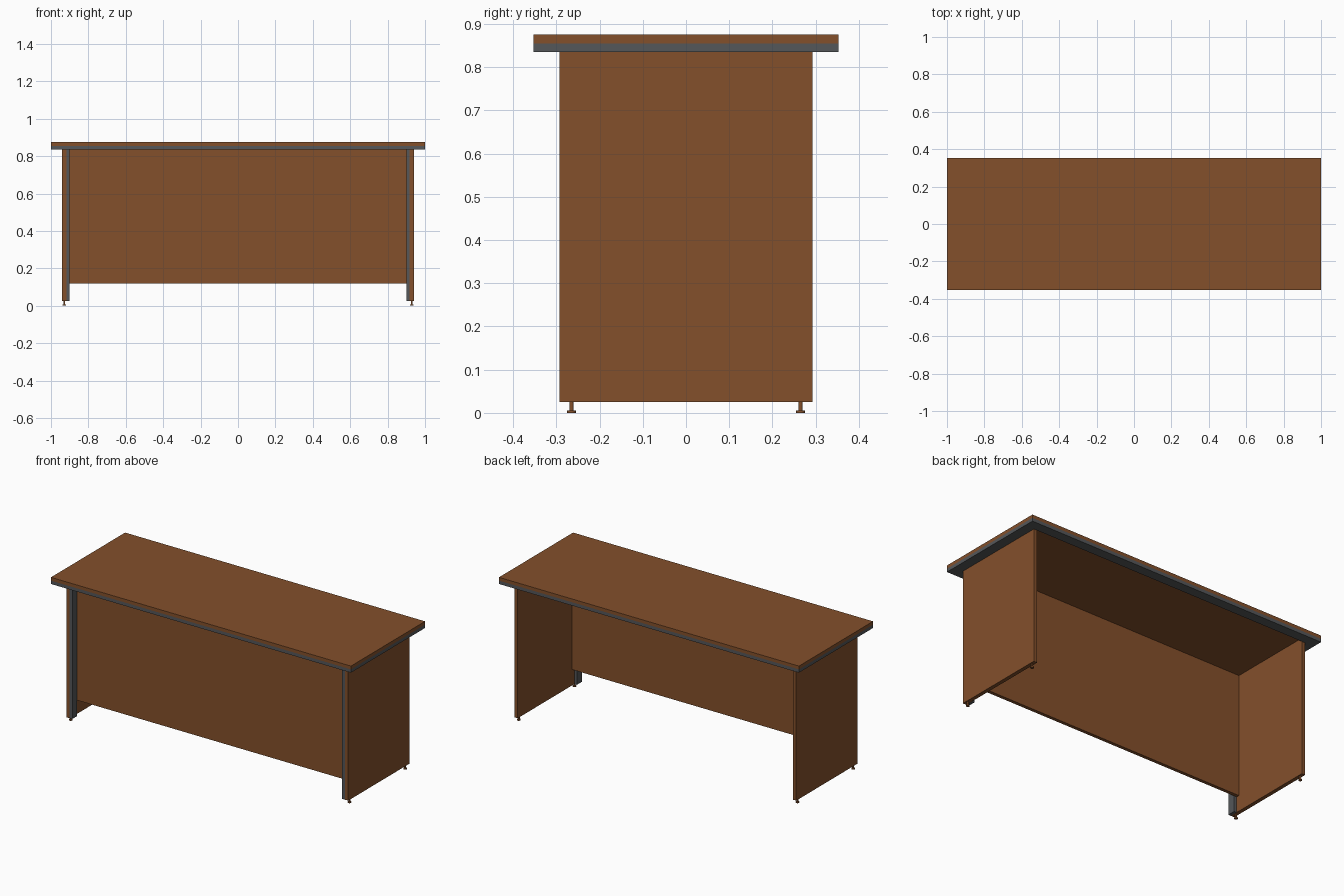
import bpy, bmesh
from mathutils import Matrix

if "Cube" in bpy.data.objects:
    bpy.data.objects.remove(bpy.data.objects["Cube"])


def material(name, rgb):
    m = bpy.data.materials.new(name)
    m.diffuse_color = (*rgb, 1)
    m.use_nodes = True
    m.node_tree.nodes["Principled BSDF"].inputs["Base Color"].default_value = m.diffuse_color
    return m


WOOD = material("brown_wood", (0.23, 0.08, 0.024))
METAL = material("grey_metal", (0.09, 0.095, 0.10))


def finish(name, bm, mat):
    me = bpy.data.meshes.new(name)
    bm.to_mesh(me)
    bm.free()
    me.materials.append(mat)
    ob = bpy.data.objects.new(name, me)
    bpy.context.collection.objects.link(ob)
    return ob


def box(name, x, y, z, mat):
    bm = bmesh.new()
    size = [b - a for a, b in (x, y, z)]
    mid = [(a + b) / 2 for a, b in (x, y, z)]
    bmesh.ops.create_cube(bm, size=1, matrix=Matrix.Translation(mid) @ Matrix.Diagonal((*size, 1)))
    return finish(name, bm, mat)


def foot(name, x, y):
    # round pad with a thin stem
    bm = bmesh.new()
    for r, z0, z1 in ((0.010, 0, 0.006), (0.005, 0.006, 0.025)):
        bmesh.ops.create_cone(bm, cap_ends=True, segments=16, radius1=r, radius2=r,
                              depth=z1 - z0, matrix=Matrix.Translation((x, y, (z0 + z1) / 2)))
    ob = finish(name, bm, WOOD)
    ob.data.shade_smooth()
    ob.data.set_sharp_from_angle(angle=0.6)


W, D = 1.0, 0.353            # half size of the top
IX, IY = 0.94, 0.293         # inside of the rail frame
Z0, Z1, Z2 = 0.835, 0.855, 0.875

# worktop and the recessed-centre rail frame under it
box("worktop", (-W, W), (-D, D), (Z1, Z2), WOOD)
for s, label in ((-1, "front"), (1, "back")):
    box(label + "_rail", (-W, W), sorted((s * IY, s * D)), (Z0, Z1), METAL)

# modesty panel between the sides
box("modesty_panel", (-0.917, 0.917), (-0.246, -0.226), (0.12, Z1), WOOD)

# side rails, side panels, front posts and feet
for s, label in ((-1, "left"), (1, "right")):
    box(label + "_rail", sorted((s * IX, s * W)), (-IY, IY), (Z0, Z1), METAL)
    box(label + "_side_panel", sorted((s * 0.917, s * IX)), (-IY, IY), (0.025, Z1), WOOD)
    box(label + "_front_post", sorted((s * 0.90, s * 0.917)), (-IY, -0.246), (0.025, Z1), METAL)
    for t, end in ((-1, "front"), (1, "back")):
        foot(f"{label}_{end}_foot", s * 0.929, t * 0.265)
